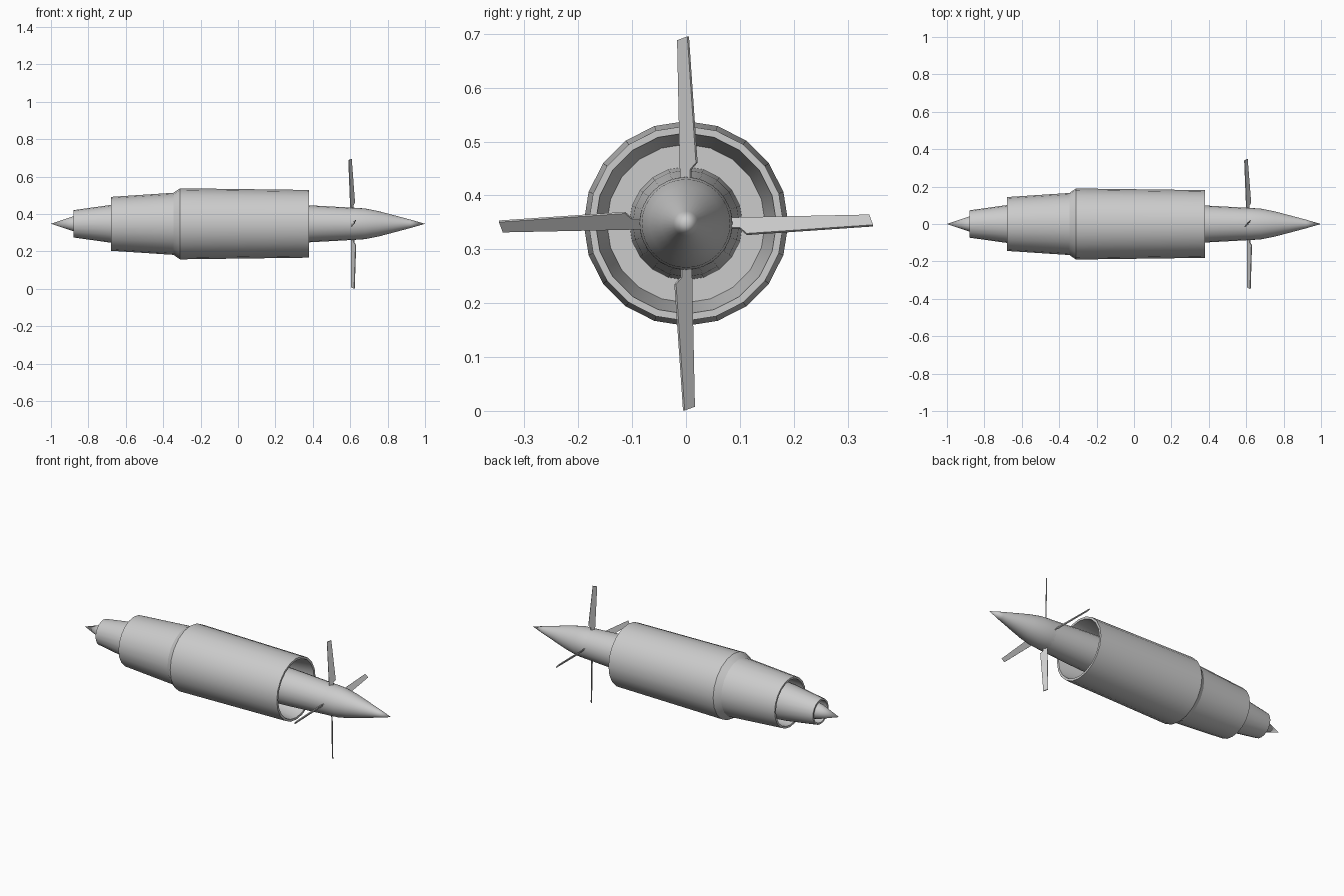
import bpy, bmesh, math
from mathutils import Vector, Matrix

if "Cube" in bpy.data.objects:
    bpy.data.objects.remove(bpy.data.objects["Cube"])

AXIS_Z = 0.348


def finish(bm, name):
    bmesh.ops.recalc_face_normals(bm, faces=bm.faces)
    mesh = bpy.data.meshes.new(name)
    bm.to_mesh(mesh)
    bm.free()
    obj = bpy.data.objects.new(name, mesh)
    obj.location.z = AXIS_Z
    bpy.context.collection.objects.link(obj)
    return obj


def lathe(name, profile, sides=20):
    """Revolve (x, radius) points around the engine's x axis."""
    bm = bmesh.new()
    verts = [bm.verts.new((x, 0, r)) for x, r in profile]
    edges = [bm.edges.new(pair) for pair in zip(verts, verts[1:])]
    bmesh.ops.spin(bm, geom=verts + edges, cent=(0, 0, 0), axis=(1, 0, 0),
                   angle=2 * math.pi, steps=sides)
    bmesh.ops.remove_doubles(bm, verts=bm.verts, dist=0.0005)
    obj = finish(bm, name)
    bpy.ops.object.select_all(action='DESELECT')
    obj.select_set(True)
    bpy.context.view_layer.objects.active = obj
    bpy.ops.object.shade_smooth_by_angle(angle=math.radians(25))
    return obj


# Outer casing with recessed front bulkhead and open rear gap
lathe("outer_casing", [(0.22, 0.09), (0.22, 0.147), (0.38, 0.168), (0.38, 0.181),
                       (-0.31, 0.19), (-0.345, 0.166), (-0.68, 0.144),
                       (-0.68, 0.132), (-0.50, 0.136), (-0.50, 0.09)])

# Inner exhaust nozzle
lathe("exhaust_nozzle", [(-0.50, 0.115), (-0.68, 0.101), (-0.88, 0.073),
                         (-0.88, 0.063), (-0.76, 0.072), (-0.76, 0.0)])

# Tail cone inside the nozzle
lathe("tail_cone", [(-0.76, 0.066), (-0.80, 0.058), (-0.88, 0.040), (-1.0, 0.0)])

# Propeller shaft housing
lathe("shaft_housing", [(0.20, 0.106), (0.38, 0.099), (0.60, 0.087), (0.67, 0.082)])

# Pointed spinner
lathe("spinner", [(0.56, 0.086), (0.62, 0.086), (0.68, 0.082), (0.75, 0.068),
                  (0.83, 0.047), (0.92, 0.023), (1.0, 0.0)], 32)

# Four thin pitched blades, outline given as (chord offset, radius)
outline = [(-0.009, 0.06), (0.009, 0.06), (0.009, 0.10), (0.020, 0.113),
           (0.004, 0.347), (-0.015, 0.340), (-0.010, 0.10)]
normal = Vector((1, -0.8, 0)).normalized() * 0.0025
for k, label in enumerate(("top", "back", "bottom", "front")):
    bm = bmesh.new()
    turn = Matrix.Rotation(-k * math.pi / 2, 3, (Vector((-1, 0, 0))
                           if k % 2 == 0 else Vector((1, 0, 0))))
    rings = []
    for side in (-1, 1):
        ring = []
        for s, r in outline:
            p = turn @ (Vector((0.8 * s, s, r)) + side * normal)
            p.x += 0.611 - 0.023 * (p.y + p.z)
            ring.append(bm.verts.new(p))
        bm.faces.new(ring)
        rings.append(ring)
    n = len(outline)
    for i in range(n):
        j = (i + 1) % n
        bm.faces.new((rings[0][i], rings[0][j], rings[1][j], rings[1][i]))
    finish(bm, "propeller_blade_" + label)
